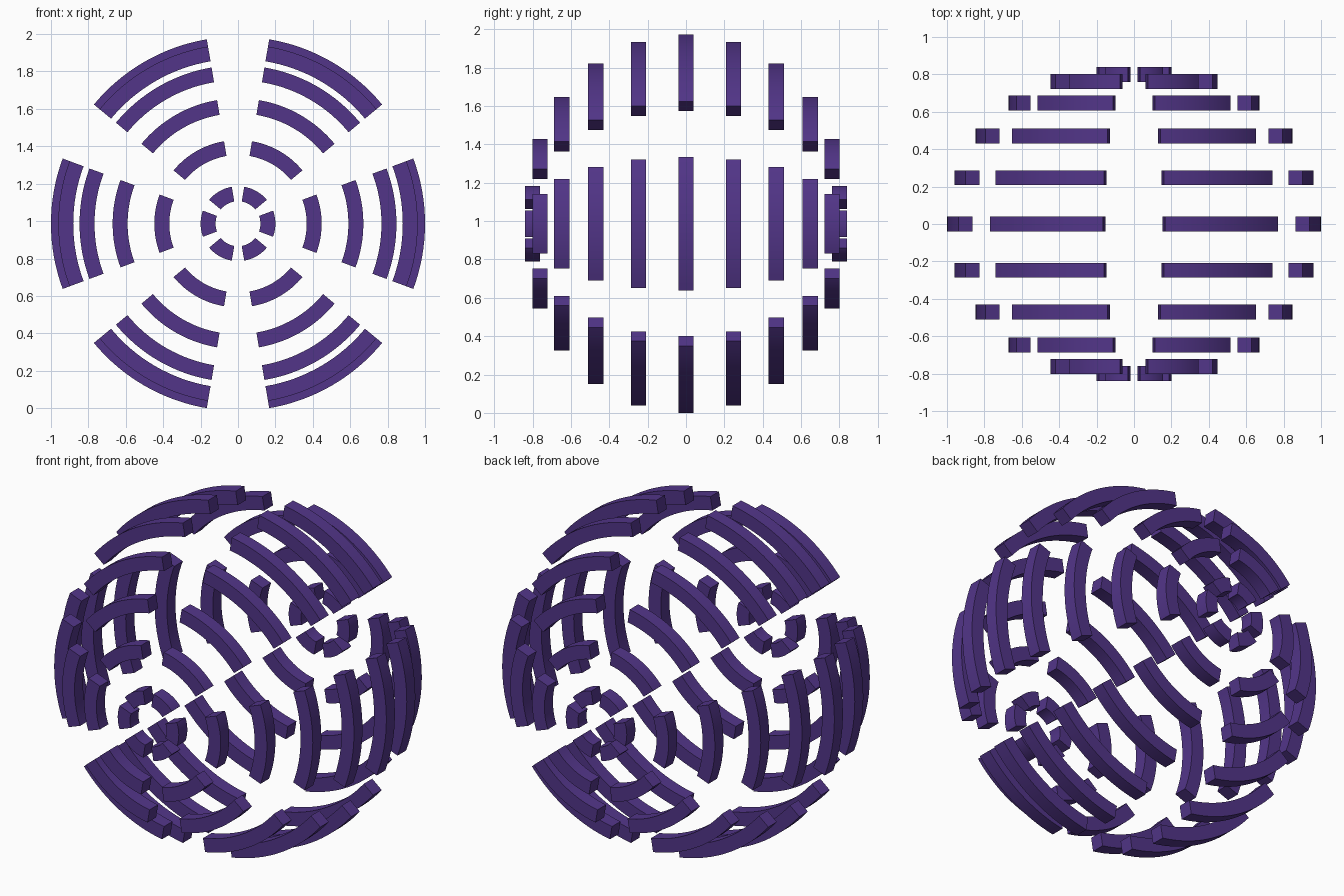
import bpy, bmesh
from math import sin, cos, radians, pi

if "Cube" in bpy.data.objects:
    bpy.data.objects.remove(bpy.data.objects["Cube"])

HALF = 0.04                      # half of the square bar section
SPAN = radians(20.4)             # half angle of each arc bar
STEPS = 16
CZ = cos(radians(60) / 2 - SPAN) # centre height so the lowest corners touch the ground

mat = bpy.data.materials.new("purple")
mat.diffuse_color = (0.085, 0.036, 0.25, 1)
mat.use_nodes = True
mat.node_tree.nodes["Principled BSDF"].inputs["Base Color"].default_value = mat.diffuse_color


def arc_bar(bm, radius, y, mid):
    """Square bar swept along an arc around the y axis."""
    section = [(-HALF, -HALF), (HALF, -HALF), (HALF, HALF), (-HALF, HALF)]
    loops = []
    for i in range(STEPS + 1):
        a = mid - SPAN + 2 * SPAN * i / STEPS
        loops.append([bm.verts.new(((radius + dr) * cos(a), y + dy, CZ + (radius + dr) * sin(a)))
                      for dr, dy in section])
    for p, q in zip(loops, loops[1:]):
        for j in range(4):
            k = (j + 1) % 4
            bm.faces.new((p[j], p[k], q[k], q[j]))
    bm.faces.new(loops[0][::-1])
    bm.faces.new(loops[-1])


# Eleven broken rings, each of six arc bars, stacked along y into a ball
for n in range(-5, 6):
    t = n * pi / 10
    bm = bmesh.new()
    for s in range(6):
        arc_bar(bm, 0.16 + 0.8 * cos(t), 0.8 * sin(t), s * pi / 3)
    bmesh.ops.recalc_face_normals(bm, faces=bm.faces)
    name = f"broken_ring_{n + 6}"
    mesh = bpy.data.meshes.new(name)
    bm.to_mesh(mesh)
    bm.free()
    mesh.materials.append(mat)
    ob = bpy.data.objects.new(name, mesh)
    bpy.context.collection.objects.link(ob)
    bpy.context.view_layer.objects.active = ob
    ob.select_set(True)

# Smooth arcs with sharp bar edges
bpy.ops.object.shade_smooth_by_angle(angle=radians(30))
